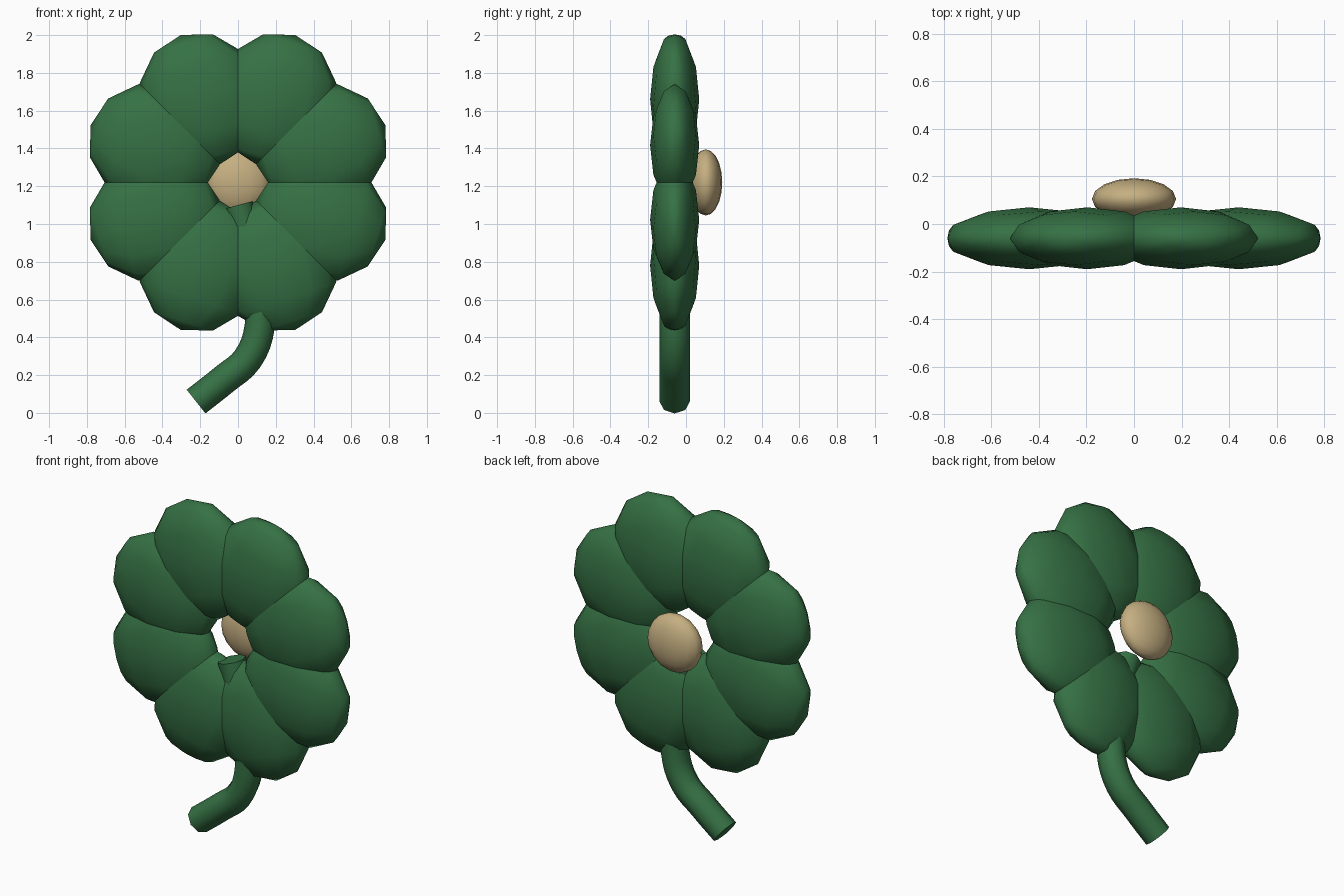
import bpy
from math import cos, sin, pi, radians
from mathutils import Matrix, Vector

if "Cube" in bpy.data.objects:
    bpy.data.objects.remove(bpy.data.objects["Cube"])

CENTRE = Vector((0, -0.06, 1.22))


def material(name, rgb):
    m = bpy.data.materials.new(name)
    m.diffuse_color = (*rgb, 1)
    m.use_nodes = True
    m.node_tree.nodes["Principled BSDF"].inputs["Base Color"].default_value = m.diffuse_color
    return m


green = material("leaf_green", (0.036, 0.165, 0.058))
tan = material("tan", (0.56, 0.43, 0.22))


def ellipsoid(name, matrix, size, segments, rings, mat):
    bpy.ops.mesh.primitive_uv_sphere_add(segments=segments, ring_count=rings, radius=1)
    ob = bpy.context.object
    ob.name = name
    ob.data.transform(matrix @ Matrix.Diagonal((*size, 1)))
    ob.data.materials.append(mat)
    bpy.ops.object.shade_smooth()
    return ob


# Four heart-shaped leaves, each made of two mirrored lobes leaning outward
for leaf in range(4):
    turn = Matrix.Translation(CENTRE) @ Matrix.Rotation(leaf * pi / 2, 4, 'Y')
    for side, label in ((1, "right"), (-1, "left")):
        place = Matrix.Translation((side * 0.197, 0, 0.44)) @ Matrix.Rotation(side * 0.3, 4, 'Y')
        ellipsoid(f"leaf_{leaf + 1}_{label}_lobe", turn @ place,
                  (0.327, 0.13, 0.357), 12, 6, green)

# Flattened button behind the leaves
ellipsoid("back_button", Matrix.Translation((0, 0.105, 1.22)),
          (0.177, 0.087, 0.175), 16, 10, tan)

# Curved stem running up into the middle of the leaves
path = [(-0.222, 0.06), (-0.07, 0.18), (0.05, 0.285), (0.115, 0.46), (0.095, 0.75), (0, 1.10)]
curve = bpy.data.curves.new("stem", 'CURVE')
curve.dimensions = '3D'
curve.bevel_depth = 0.08
curve.bevel_resolution = 2
curve.resolution_u = 4
curve.use_fill_caps = True
spline = curve.splines.new('BEZIER')
spline.bezier_points.add(len(path) - 1)
for point, (x, z) in zip(spline.bezier_points, path):
    point.co = (x, CENTRE.y, z)
    point.handle_left_type = point.handle_right_type = 'AUTO'
stem = bpy.data.objects.new("stem", curve)
bpy.context.collection.objects.link(stem)
bpy.ops.object.select_all(action='DESELECT')
stem.select_set(True)
bpy.context.view_layer.objects.active = stem
bpy.ops.object.convert(target='MESH')
stem = bpy.context.object
stem.data.materials.clear()
stem.data.materials.append(green)
bpy.ops.object.shade_smooth_by_angle(angle=radians(50))
